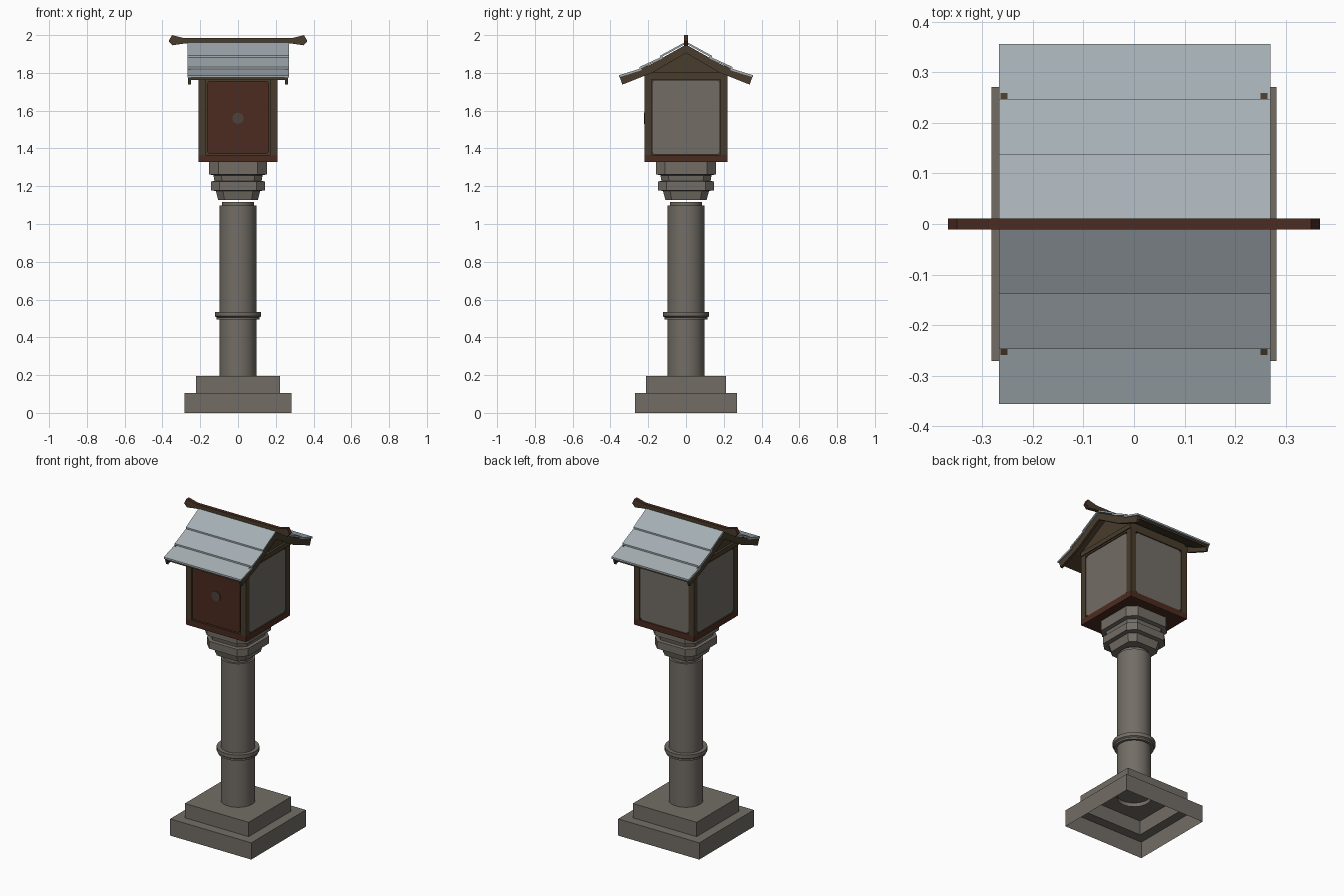
import bpy, bmesh, math
from mathutils import Vector

if "Cube" in bpy.data.objects:
    bpy.data.objects.remove(bpy.data.objects["Cube"])


def material(name, rgb):
    m = bpy.data.materials.new(name)
    m.diffuse_color = (*rgb, 1)
    m.use_nodes = True
    m.node_tree.nodes["Principled BSDF"].inputs["Base Color"].default_value = m.diffuse_color
    return m


STONE = material("weathered_stone", (0.17, 0.152, 0.13))
SLATE = material("blue_grey_tile", (0.38, 0.43, 0.46))
WOOD = material("dark_wood", (0.065, 0.045, 0.025))
RED = material("red_brown_wood", (0.072, 0.024, 0.014))
KNOB = material("dull_metal", (0.075, 0.055, 0.042))


def finish(name, bm, *mats, smooth=False):
    bmesh.ops.recalc_face_normals(bm, faces=bm.faces)
    me = bpy.data.meshes.new(name)
    bm.to_mesh(me)
    bm.free()
    ob = bpy.data.objects.new(name, me)
    bpy.context.collection.objects.link(ob)
    for m in mats:
        me.materials.append(m)
    if smooth:
        bpy.context.view_layer.objects.active = ob
        ob.select_set(True)
        bpy.ops.object.shade_smooth_by_angle(angle=math.radians(35))
        ob.select_set(False)
    return ob


def loft(rings, bottom=True, top=True):
    """Skin equal-length rings of points stacked on each other."""
    bm = bmesh.new()
    loops = [[bm.verts.new(p) for p in r] for r in rings]
    n = len(loops[0])
    for a, b in zip(loops, loops[1:]):
        for i in range(n):
            j = (i + 1) % n
            bm.faces.new((a[i], a[j], b[j], b[i]))
    if bottom:
        bm.faces.new(loops[0][::-1])
    if top:
        bm.faces.new(loops[-1])
    return bm


def rect(hx, hy, z, c=0):
    """Rectangle ring, with cut corners if c > 0."""
    if not c:
        return [(-hx, -hy, z), (hx, -hy, z), (hx, hy, z), (-hx, hy, z)]
    return [(-hx + c, -hy, z), (hx - c, -hy, z), (hx, -hy + c, z), (hx, hy - c, z),
            (hx - c, hy, z), (-hx + c, hy, z), (-hx, hy - c, z), (-hx, -hy + c, z)]


def circle(r, z, n=32):
    return [(r * math.cos(2 * math.pi * i / n), r * math.sin(2 * math.pi * i / n), z)
            for i in range(n)]


def extrude_x(profile, x0, x1):
    return loft([[(x, y, z) for y, z in profile] for x in (x0, x1)])


def extrude_y(profile, y0, y1):
    return loft([[(x, y, z) for x, z in profile] for y in (y0, y1)])


def cut_rect(h, z0, z1, c):
    return [(-h + c, z0), (h - c, z0), (h, z0 + c), (h, z1 - c),
            (h - c, z1), (-h + c, z1), (-h, z1 - c), (-h, z0 + c)]


# Hollow two-step base, open underneath
finish("stepped_base", loft([rect(0.282, 0.271, 0), rect(0.282, 0.271, 0.105),
                             rect(0.222, 0.211, 0.105), rect(0.222, 0.211, 0.195)],
                            bottom=False), STONE)

# Round column with a neck, and its ring
finish("column", loft([circle(r, z) for r, z in
                       ((0.098, 0.17), (0.098, 1.097), (0.085, 1.097), (0.085, 1.117))],
                      bottom=False), STONE, smooth=True)
finish("column_ring", loft([circle(r, z) for r, z in
                            ((0.097, 0.495), (0.114, 0.495), (0.114, 0.506),
                             (0.122, 0.512), (0.122, 0.535), (0.097, 0.535))]),
       STONE, smooth=True)

# Tiered capital with cut corners
tiers = ((0.105, 1.127), (0.117, 1.175), (0.143, 1.178), (0.143, 1.225), (0.125, 1.228),
         (0.13, 1.258), (0.153, 1.263), (0.153, 1.327))
finish("capital", loft([rect(h, h * 1.04, z, h * 0.32) for h, z in tiers]), STONE)

# Lantern box: recessed panels on the four sides, red-brown lower rail
HX, HY, Z0, Z1 = 0.208, 0.22, 1.327, 1.80
bm = loft([rect(HX, HY, Z0), rect(HX, HY, 1.365), rect(HX, HY, 1.765), rect(HX, HY, Z1)])
bm.faces.ensure_lookup_table()
middle = [f for f in bm.faces if abs(f.calc_center_median().z - 1.565) < 0.01]
for f in middle:
    f.normal_update()
    # narrow the panel sideways only, then push it in
    n = f.normal.copy()
    res = bmesh.ops.inset_individual(bm, faces=[f], thickness=0.0001, depth=0)
    side = Vector((-n.y, n.x, 0))
    for v in f.verts:
        v.co -= side * (0.038 if v.co.dot(side) > 0 else -0.038)
    res = bmesh.ops.extrude_discrete_faces(bm, faces=[f])
    for v in res["faces"][0].verts:
        v.co -= n * 0.012
for f in bm.faces:
    if f.calc_center_median().z < 1.36:
        f.material_index = 1
finish("lantern_frame", bm, WOOD, RED)

# Panels: red door in front, grey screens on the other three sides
finish("front_door", extrude_y(cut_rect(0.165, 1.37, 1.758, 0.014), -HY + 0.004, -HY + 0.013), RED)
finish("back_screen", extrude_y(cut_rect(0.169, 1.367, 1.763, 0.014), HY - 0.013, HY - 0.004), STONE)
for s, side in ((-1, "left"), (1, "right")):
    finish(side + "_screen", extrude_x(cut_rect(0.181, 1.367, 1.763, 0.014),
                                       s * (HX - 0.013), s * (HX - 0.004)), STONE)

# Round door knob plate
finish("door_knob", extrude_y([(x, y + 1.56) for x, y, _ in circle(0.03, 0, 16)],
                              -HY - 0.002, -HY + 0.006), KNOB)

# Gable walls and tie beams under the roof
finish("gable", extrude_x([(-0.215, 1.79), (0.215, 1.79), (0.215, 1.82),
                           (0, 1.935), (-0.215, 1.82)], -0.2, 0.2), WOOD)
for s, side in ((-1, "left"), (1, "right")):
    finish(side + "_tie_beam", extrude_x([(-HY, 1.775), (HY, 1.775), (HY, 1.803), (-HY, 1.803)],
                                         s * 0.195, s * 0.214), WOOD)

# Curved barge boards at both roof ends
half = [(0.19, 1.843), (0.352, 1.783), (0.337, 1.738), (0.18, 1.8)]
board = [(0, 1.95)] + half + [(0, 1.905)] + [(-y, z) for y, z in half[::-1]]
for s, side in ((-1, "left"), (1, "right")):
    finish(side + "_barge_board", extrude_x(board, s * 0.25, s * 0.264), WOOD)

# Roof boarding under the tiles
under = [(0, 1.95), (0.135, 1.873), (0.245, 1.814), (0.345, 1.775)]
lower = [(y, z - 0.012) for y, z in under]
soffit = under + lower[::-1] + [(-y, z) for y, z in lower[1:]] + [(-y, z) for y, z in under[:0:-1]]
finish("roof_boarding", extrude_x(soffit, -0.255, 0.255), WOOD)

# Three overlapping tile courses on each slope
courses = (((0.0, 1.966), (0.137, 1.891)), ((0.125, 1.887), (0.247, 1.831)),
           ((0.235, 1.825), (0.356, 1.787)))
for s, side in ((-1, "front"), (1, "back")):
    for i, ((y0, z0), (y1, z1)) in enumerate(courses):
        finish(f"{side}_tile_course_{i + 1}",
               extrude_x([(s * y0, z0), (s * y1, z1), (s * y1, z1 - 0.011), (s * y0, z0 - 0.011)],
                         -0.267, 0.27), SLATE)

# Ridge beam with upturned ends, red-brown on top and at the tips
r = [(0.285, 1.984), (0.35, 2.0), (0.367, 1.968), (0.348, 1.946), (0.285, 1.955)]
bm = extrude_y(r + [(-x, z) for x, z in r[::-1]], -0.011, 0.011)
bmesh.ops.recalc_face_normals(bm, faces=bm.faces)
for f in bm.faces:
    f.normal_update()
    if f.normal.z > 0.3 or abs(f.normal.x) > 0.5:
        f.material_index = 1
finish("ridge_beam", bm, WOOD, RED)
